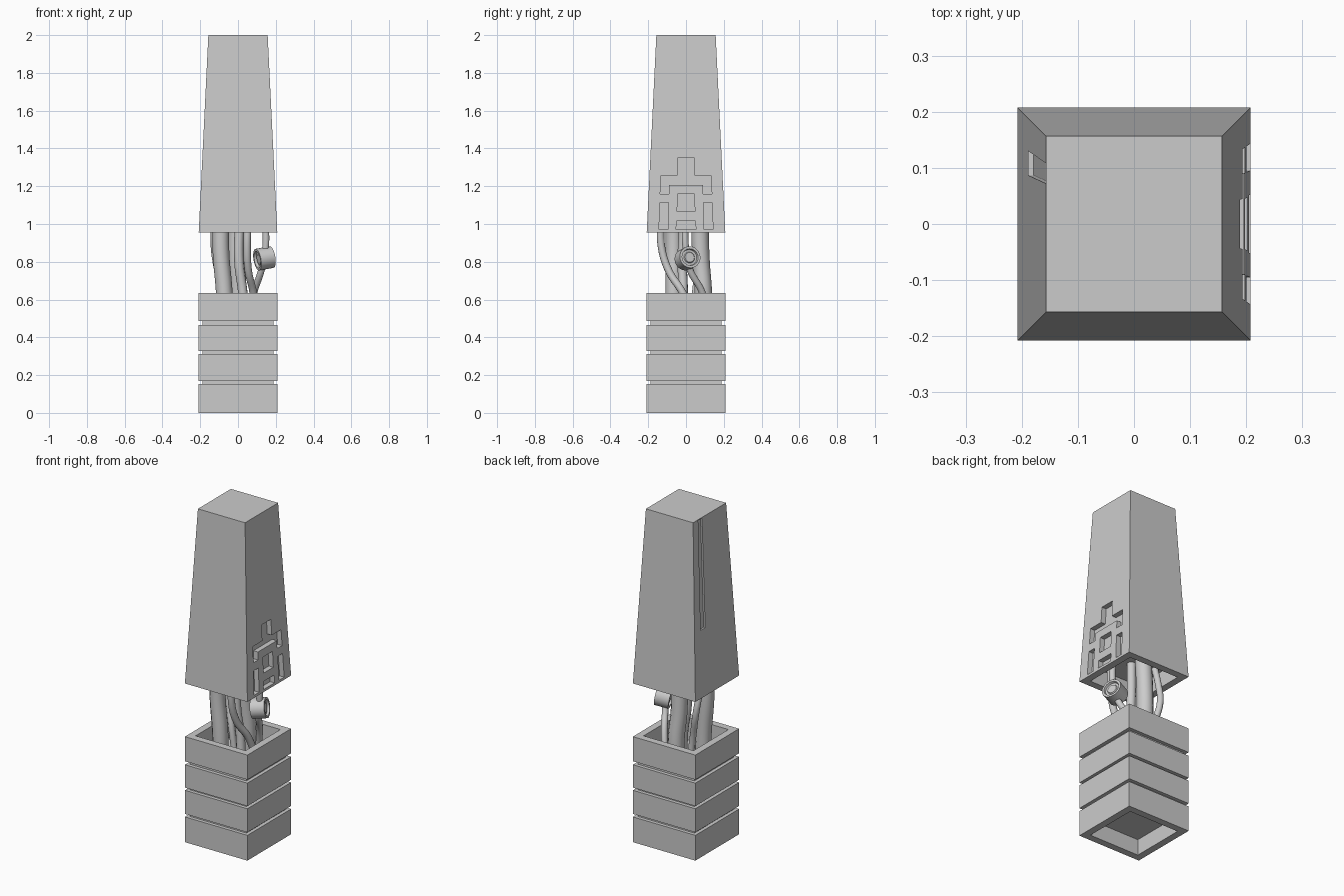
import bpy, bmesh, math
from mathutils import Vector

if "Cube" in bpy.data.objects:
    bpy.data.objects.remove(bpy.data.objects["Cube"])


def add_mesh(name, bm):
    bmesh.ops.recalc_face_normals(bm, faces=bm.faces[:])
    me = bpy.data.meshes.new(name)
    bm.to_mesh(me)
    bm.free()
    ob = bpy.data.objects.new(name, me)
    bpy.context.collection.objects.link(ob)
    return ob


def loft(name, profile, sides, turn=0.0):
    """Sweep (radius, z) pairs round z, capped at both profile ends."""
    bm = bmesh.new()
    rings = [[bm.verts.new((r * math.cos(turn + i * math.tau / sides),
                            r * math.sin(turn + i * math.tau / sides), z))
              for i in range(sides)] for r, z in profile]
    for a, b in zip(rings, rings[1:]):
        for i in range(sides):
            j = (i + 1) % sides
            bm.faces.new((a[i], a[j], b[j], b[i]))
    bm.faces.new(rings[0])
    bm.faces.new(rings[-1])
    return add_mesh(name, bm)


def square_loft(name, profile):
    return loft(name, [(h * math.sqrt(2), z) for h, z in profile], 4, math.pi / 4)


# Stacked base blocks with recessed seams and hollow ends
H, SEAM, WALL = 0.208, 0.187, 0.166
profile = [(WALL, 0.095), (WALL, 0)]
for z0, z1 in ((0, 0.152), (0.17, 0.312), (0.328, 0.466), (0.487, 0.635)):
    if z0:
        profile += [(SEAM, z0)]
    profile += [(H, z0), (H, z1)]
    if z1 < 0.6:
        profile += [(SEAM, z1)]
profile += [(WALL, 0.635), (WALL, 0.5)]
square_loft("base_blocks", profile)

# Tapered upper housing
Z0, Z1, TOP = 0.955, 2.0, 0.157
housing = square_loft("upper_housing",
                      [(WALL, 1.05), (WALL, Z0), (H, Z0), (TOP, Z1)])


def half(z):
    return H + (TOP - H) * (z - Z0) / (Z1 - Z0)


def carve(side, f0, f1, z0, z1, depth):
    """Recess in an x face; f is the fraction of the half-width in y."""
    bm = bmesh.new()
    v = [[bm.verts.new((side * (half(z) + off), f * half(z), z))
          for f, z in ((f0, z0), (f1, z0), (f1, z1), (f0, z1))]
         for off in (-depth, 0.03)]
    bm.faces.new(v[0])
    bm.faces.new(v[1])
    for i in range(4):
        j = (i + 1) % 4
        bm.faces.new((v[0][i], v[0][j], v[1][j], v[1][i]))
    cutter = add_mesh("recess_cutter", bm)
    cutter.hide_render = True
    mod = housing.modifiers.new("recess", 'BOOLEAN')
    mod.operation = 'DIFFERENCE'
    mod.solver = 'EXACT'
    mod.object = cutter
    bpy.context.view_layer.objects.active = housing
    bpy.ops.object.modifier_apply(modifier=mod.name)
    bpy.data.objects.remove(cutter)


# Block pattern on the right face
A, B, C, D = 0.23, 0.46, 0.69, 0.03
carve(1, -C, C, 1.207, 1.256, D)
carve(1, -A, A, 1.23, 1.351, D)
carve(1, -A, A, 1.065, 1.16, D)
carve(1, -A - 0.02, A + 0.02, 0.97, 1.017, D)
for s in (-1, 1):
    f0, f1 = sorted((s * B, s * C))
    carve(1, f0, f1, 1.16, 1.23, D)
    carve(1, f0, f1, 0.97, 1.113, D)
# Long slit on the left face
carve(-1, B, C, 1.351, 1.995, 0.01)


def cable(name, radius, points):
    cu = bpy.data.curves.new(name, 'CURVE')
    cu.dimensions = '3D'
    cu.bevel_depth = radius
    cu.bevel_resolution = 4
    cu.resolution_u = 8
    cu.use_fill_caps = True
    sp = cu.splines.new('BEZIER')
    sp.bezier_points.add(len(points) - 1)
    for bp, p in zip(sp.bezier_points, points):
        bp.co = p
        bp.handle_left_type = bp.handle_right_type = 'AUTO'
    ob = bpy.data.objects.new(name, cu)
    bpy.context.collection.objects.link(ob)
    smooth(ob, True)


def smooth(ob, convert=False):
    bpy.ops.object.select_all(action='DESELECT')
    ob.select_set(True)
    bpy.context.view_layer.objects.active = ob
    if convert:
        bpy.ops.object.convert(target='MESH')
    bpy.ops.object.shade_smooth_by_angle(angle=math.radians(35))


# Thick and thin cables bridging the gap
cable("thick_cable_front", 0.044, [(-0.068, -0.065, 0.5), (-0.073, -0.065, 0.64),
                                   (-0.09, -0.065, 0.85), (-0.09, -0.065, 1.05)])
cable("thick_cable_back", 0.046, [(0.0, 0.095, 0.5), (0.0, 0.092, 0.64),
                                  (-0.01, 0.08, 0.8), (-0.005, 0.072, 1.05)])
cable("thin_cable_front", 0.02, [(0.09, 0.04, 0.5), (0.08, -0.02, 0.64), (0.055, -0.09, 0.75),
                                 (0.048, -0.13, 0.88), (0.055, -0.13, 1.05)])
cable("thin_cable_middle", 0.025, [(0.035, -0.02, 0.5), (0.025, -0.015, 0.64),
                                   (0.005, -0.02, 0.8), (0.01, -0.01, 1.05)])
cable("thin_cable_back", 0.018, [(-0.06, 0.05, 0.5), (-0.08, 0.05, 0.64),
                                 (-0.12, 0.075, 0.82), (-0.128, 0.05, 0.95), (-0.12, 0.03, 1.05)])
cable("valve_cable", 0.018, [(0.05, 0.12, 0.5), (0.085, 0.085, 0.64), (0.125, 0.02, 0.76),
                             (0.145, 0.0, 0.86), (0.145, -0.005, 1.05)])

# Round fitting with stepped rings on both ends
end = [(0.02, 0.034), (0.026, 0.034), (0.03, 0.028), (0.042, 0.028), (0.045, 0.041), (0.058, 0.041)]
fitting = loft("round_fitting", end + [(r, -z) for r, z in reversed(end)], 24)
fitting.location = (0.14, 0.008, 0.818)
fitting.rotation_euler = Vector((0.9, 0.33, 0.16)).to_track_quat('Z', 'Y').to_euler()
smooth(fitting)
